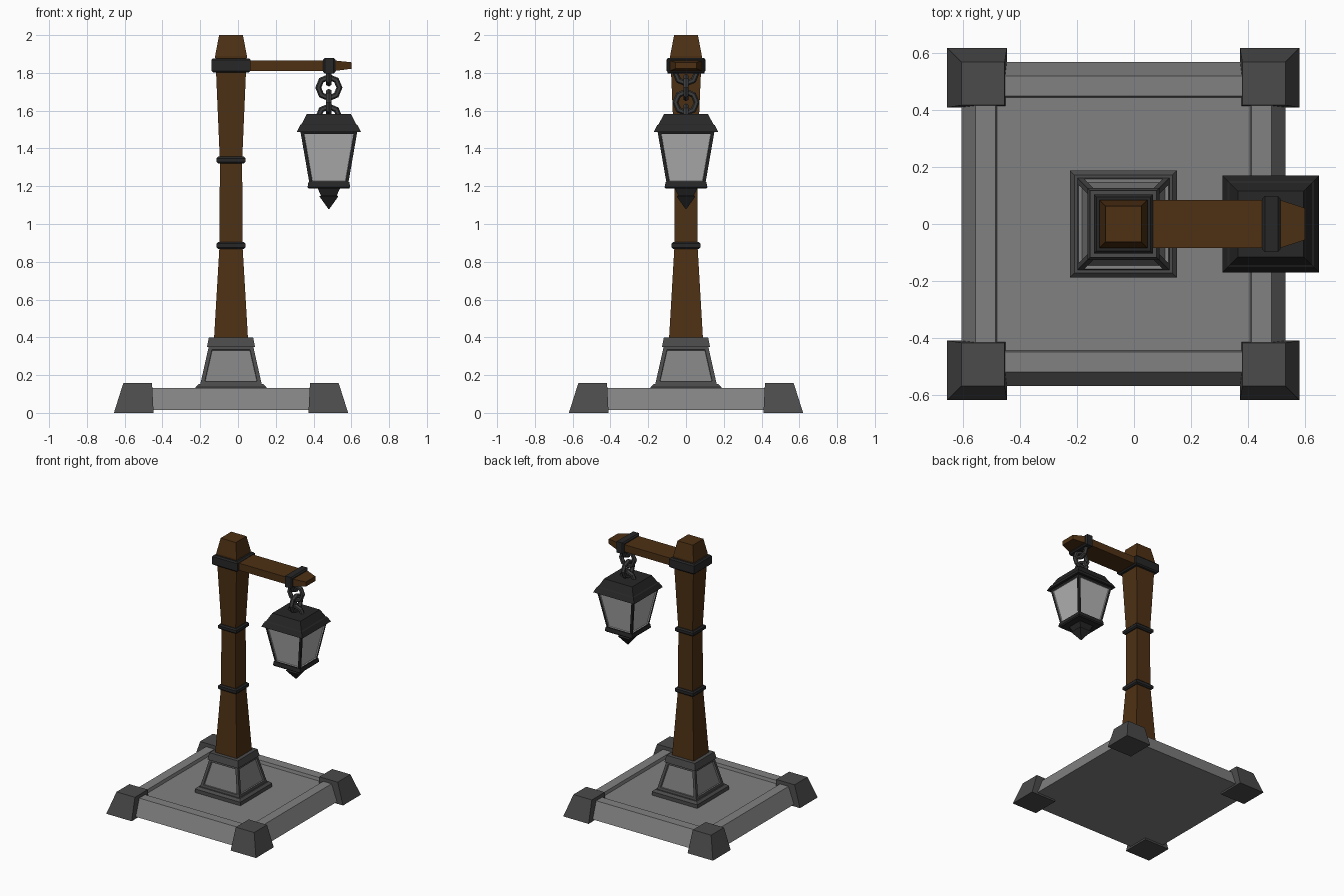
import bpy, bmesh
from math import pi

if "Cube" in bpy.data.objects:
    bpy.data.objects.remove(bpy.data.objects["Cube"])

PX = -0.037   # post centre
LX = 0.481    # lantern centre


def material(name, r, g, b):
    m = bpy.data.materials.new(name)
    m.diffuse_color = (r, g, b, 1)
    m.use_nodes = True
    m.node_tree.nodes["Principled BSDF"].inputs["Base Color"].default_value = m.diffuse_color
    return m


WOOD = material("wood", 0.075, 0.03, 0.007)
METAL = material("dark_metal", 0.02, 0.02, 0.02)
CHAIN = material("chain_metal", 0.045, 0.045, 0.045)
TRIM = material("dark_stone", 0.07, 0.07, 0.07)
STONE = material("stone", 0.22, 0.22, 0.22)
GLASS = material("glass", 0.45, 0.45, 0.45)


def loft(name, sections, mat, along_x=False, panel=None):
    """Skin rectangles (u0, u1, v0, v1, t); panel = (border, depth, material) insets the sides."""
    bm = bmesh.new()
    rings = []
    for u0, u1, v0, v1, t in sections:
        corners = [(u0, v0), (u1, v0), (u1, v1), (u0, v1)]
        rings.append([bm.verts.new((t, u, v) if along_x else (u, v, t)) for u, v in corners])
    sides = []
    for a, b in zip(rings, rings[1:]):
        for i in range(4):
            j = (i + 1) % 4
            sides.append(bm.faces.new((a[i], a[j], b[j], b[i])))
    bm.faces.new(rings[0][::-1])
    bm.faces.new(rings[-1])
    bmesh.ops.recalc_face_normals(bm, faces=bm.faces)
    if panel:
        border, depth, _ = panel
        bmesh.ops.inset_individual(bm, faces=sides, thickness=border, use_even_offset=True)
        for f in sides:
            f.material_index = 1
        bmesh.ops.inset_individual(bm, faces=sides, thickness=0.002, depth=-depth)
    me = bpy.data.meshes.new(name)
    bm.to_mesh(me)
    bm.free()
    me.materials.append(mat)
    if panel:
        me.materials.append(panel[2])
    ob = bpy.data.objects.new(name, me)
    bpy.context.collection.objects.link(ob)
    return ob


def stack(name, cx, profile, mat, panel=None):
    """Square column from (half width, z) pairs."""
    return loft(name, [(cx - h, cx + h, -h, h, z) for h, z in profile], mat, panel=panel)


def band(name, h, z0, z1, c=0.009):
    stack(name, PX, [(h - c, z0), (h, z0 + c), (h, z1 - c), (h - c, z1)], METAL)


# base slab with a shallow sunken top
stack("base_slab", PX, [(0.57, 0.014), (0.52, 0.133), (0.45, 0.133), (0.445, 0.11)], STONE)

# corner blocks
for sx, nx in ((-1, "left"), (1, "right")):
    for sy, ny in ((-1, "front"), (1, "back")):
        secs = []
        for a, b, z in ((0.41, 0.62, 0), (0.418, 0.57, 0.158)):
            secs.append((PX + sx * a, PX + sx * b, sy * a, sy * b, z))
        loft(f"corner_block_{ny}_{nx}", secs, TRIM)

# pedestal
stack("pedestal_plate", PX, [(0.188, 0.105), (0.188, 0.137), (0.172, 0.152)], TRIM)
stack("pedestal_body", PX, [(0.163, 0.15), (0.117, 0.355)], TRIM, panel=(0.02, 0.012, STONE))
stack("pedestal_cap", PX, [(0.127, 0.35), (0.117, 0.40)], TRIM)

# post and its bands
stack("post", PX, [(0.09, 0.39), (0.061, 0.885), (0.059, 1.335), (0.079, 1.80),
                   (0.084, 1.89), (0.063, 2.0)], WOOD)
band("lower_band", 0.076, 0.867, 0.905)
band("middle_band", 0.076, 1.32, 1.357)
band("top_band", 0.104, 1.802, 1.877)

# arm and clamp
loft("arm", [(-0.084, 0.084, 1.811, 1.865, PX), (-0.084, 0.084, 1.811, 1.865, 0.516),
             (-0.056, 0.056, 1.822, 1.856, 0.602)], WOOD, along_x=True)
loft("arm_clamp", [(-0.098 + c, 0.098 - c, 1.797 + c, 1.88 - c, x)
                   for x, c in ((0.451, 0.009), (0.46, 0), (0.506, 0), (0.515, 0.009))],
     METAL, along_x=True)

# chain links, alternating direction
for i in range(4):
    rot = (pi / 2, 0, 0) if i % 2 else (pi / 2, 0, pi / 2)
    bpy.ops.mesh.primitive_torus_add(major_segments=8, minor_segments=6, major_radius=0.056,
                                     minor_radius=0.016, location=(LX, 0, 1.80 - i * 0.078),
                                     rotation=rot)
    link = bpy.context.object
    link.name = f"chain_link_{i + 1}"
    link.data.materials.append(CHAIN)
    link.data.shade_flat()

# lantern
stack("lantern_roof", LX, [(0.17, 1.488), (0.152, 1.524), (0.145, 1.528), (0.116, 1.583)], METAL)
stack("lantern_body", LX, [(0.102, 1.21), (0.151, 1.492)], METAL, panel=(0.016, 0.008, GLASS))
stack("lantern_floor", LX, [(0.106, 1.187), (0.113, 1.195), (0.108, 1.222)], METAL)
stack("lantern_finial", LX, [(0.003, 1.08), (0.05, 1.146), (0.042, 1.152), (0.06, 1.19)], METAL)
